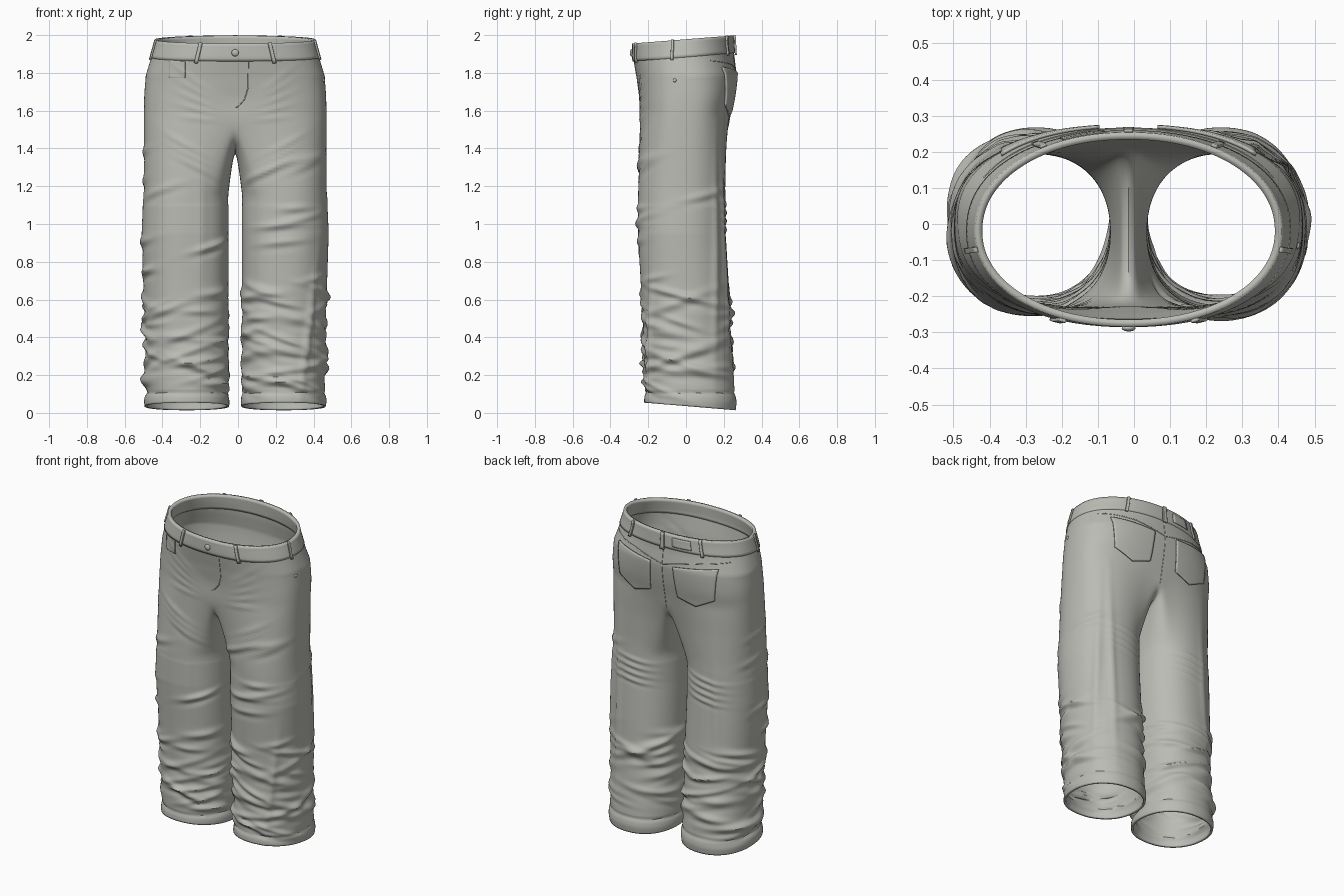
import bpy, bmesh, math, random
from mathutils import Vector
from mathutils.bvhtree import BVHTree

random.seed(7)
if "Cube" in bpy.data.objects:
    bpy.data.objects.remove(bpy.data.objects["Cube"])

MID = -0.015          # centre plane of the garment
SPLIT, LEG_TOP = 1.58, 1.15
K, J = 64, 32         # outer and inner segments of a leg ring
PROFILE = [           # height, half width, front y, back y
    (2.0, .412, -.278, .248), (1.88, .445, -.28, .255), (1.78, .475, -.262, .268),
    (1.68, .483, -.252, .255), (1.58, .485, -.25, .235), (1.4, .485, -.252, .22),
    (1.2, .485, -.255, .21), (.95, .495, -.255, .21), (.7, .487, -.24, .225),
    (.4, .478, -.225, .238), (.05, .476, -.215, .262)]


def material(name, rgb):
    m = bpy.data.materials.new(name)
    m.use_nodes = True
    m.diffuse_color = (*rgb, 1)
    m.node_tree.nodes["Principled BSDF"].inputs["Base Color"].default_value = (*rgb, 1)
    return m


CLOTH = material("grey cloth", (.5, .5, .465))


def lerp(a, b, t):
    return a + (b - a) * t


def sections(z):
    for p, q in zip(PROFILE, PROFILE[1:]):
        if z >= q[0]:
            t = min(1, (p[0] - z) / (p[0] - q[0]))
            return [lerp(p[i], q[i], t) for i in (1, 2, 3)]
    return PROFILE[-1][1:]


def oval(angle, rx, ry, n):
    c, s = math.cos(angle), math.sin(angle)
    return (math.copysign(abs(c) ** (2 / n), c) * rx,
            math.copysign(abs(s) ** (2 / n), s) * ry)


def torso(angle, z):
    hw, yf, yb = sections(z)
    n = lerp(2.1, 2.6, min(1, max(0, (1.95 - z) / .3)))
    x, y = oval(angle, hw, (yb - yf) / 2, n)
    return x, y + (yf + yb) / 2


def leg(angle, z):
    hw, yf, yb = sections(z)
    gap = .036
    x, y = oval(angle, (hw - gap) / 2, (yb - yf) / 2, 2.2)
    return x + (hw + gap) / 2, y + (yf + yb) / 2


def finish(ob, thickness, offset):
    ob.data.materials.append(CLOTH)
    if thickness:
        mod = ob.modifiers.new("thickness", 'SOLIDIFY')
        mod.thickness, mod.offset = thickness, offset
    bpy.ops.object.select_all(action='DESELECT')
    ob.select_set(True)
    bpy.context.view_layer.objects.active = ob
    bpy.ops.object.shade_smooth_by_angle(angle=math.radians(45))


def make(name, bm, thickness=0, offset=-1):
    me = bpy.data.meshes.new(name)
    bm.to_mesh(me)
    ob = bpy.data.objects.new(name, me)
    bpy.context.collection.objects.link(ob)
    finish(ob, thickness, offset)
    return ob


def bridge(bm, upper, lower, side, closed):
    n = len(upper)
    for i in range(n if closed else n - 1):
        j = (i + 1) % n
        f = [upper[i], lower[i], lower[j], upper[j]]
        bm.faces.new(f if side > 0 else f[::-1])


def sheet(name, func, nu, nv, thickness, offset=1, closed=False):
    bm = bmesh.new()
    rows = [[bm.verts.new(func(u / nu, v / nv)) for u in range(nu if closed else nu + 1)]
            for v in range(nv + 1)]
    for a, b in zip(rows, rows[1:]):
        bridge(bm, a, b, 1, closed)
    return make(name, bm, thickness, offset)


# Cloth shell: torso splitting into two legs
def half_rings():
    theta = [lerp(-math.pi / 2, math.pi / 2, i / K) for i in range(K + 1)]
    wrap = math.radians(125)
    phi = [lerp(-wrap, wrap, i / K) for i in range(K + 1)]
    phi += [lerp(wrap, 2 * math.pi - wrap, i / J) for i in range(1, J)]
    rings = []
    for r in range(24):
        ring = []
        for t in theta:
            z = lerp(1.9 + .085 * torso(t, 1.9)[1], SPLIT, r / 24)
            ring.append((*torso(t, z), z))
        rings.append(ring)
    for r in range(30):
        s, ring = r / 30, []
        for i, p in enumerate(phi):
            a = math.pi * (i - K) / J
            z = lerp(SPLIT if i <= K else SPLIT - .205 * math.sin(a) ** .75, LEG_TOP, s)
            _, yf, yb = sections(SPLIT)
            x0, y0 = torso(theta[i], z) if i <= K else (0, (yf + yb) / 2 + (yb - yf) / 2 * math.cos(a))
            x1, y1 = leg(p, z)
            e = s ** .7
            ring.append((lerp(x0, x1, e), lerp(y0, y1, e), z))
        rings.append(ring)
    for r in range(121):
        ring = []
        for p in phi:
            z = lerp(LEG_TOP, .036 - .085 * leg(p, .05)[1], r / 120)
            ring.append((*leg(p, z), z))
        rings.append(ring)
    return rings


bm = bmesh.new()
for side in (1, -1):
    rows = [[bm.verts.new((MID + side * x, y, z)) for x, y, z in ring] for ring in half_rings()]
    for a, b in zip(rows, rows[1:]):
        if len(a) == len(b):
            bridge(bm, a, b, side, len(a) > K + 1)
        else:
            bridge(bm, a, b[:K + 1], side, False)
bmesh.ops.remove_doubles(bm, verts=bm.verts, dist=.0002)
for _ in range(12):
    bmesh.ops.smooth_vert(bm, verts=[v for v in bm.verts if 1.1 < v.co.z < 1.78], factor=.5,
                          use_axis_x=True, use_axis_y=True, use_axis_z=True)

# Folds: (leg side, angle, height, slope, angular length, width, depth)
folds = []
for side in (1, -1):
    for i in range(44):
        folds.append((side, random.uniform(-math.pi, math.pi), lerp(.13, .66, i / 44),
                      random.uniform(-.09, .09), random.uniform(.4, .9),
                      random.uniform(.014, .024), random.uniform(.008, .017)))
    for i in range(9):
        folds.append((side, random.uniform(-2.4, .6), random.uniform(.7, 1.4),
                      random.uniform(0, .1) * side, random.uniform(.3, .6), .018, .009))
    for i in range(4):     # creases behind the knee
        folds.append((side, 1.6, .97 + .045 * i, -.03 * side, .5, .012, .007))
    for i in range(3):     # pulls beside the crotch
        folds.append((side, -1.75 + .1 * i, 1.31 + .055 * i, .13, .4, .016, .008))
# Long lengthwise folds: (leg side, angle, middle height, lean, half length, width, depth)
drapes = [(1, .75, .8, .1, .45, .09, .013), (1, 1.15, .85, -.1, .5, .08, .011),
          (1, -1.0, .42, .5, .28, .09, .014), (-1, -1.9, 1.0, 0, .4, .1, .005),
          (-1, 1.2, .9, .1, .4, .1, .007)]


def bell(d, w):
    return math.exp(-min(40, (d / w) ** 2))


def turn(d):
    return (d + math.pi) % (2 * math.pi) - math.pi


def relief(co):
    side = 1 if co.x > MID else -1
    x, y, z = abs(co.x - MID), co.y, co.z
    ang, d = math.atan2(y, x - .26), 0
    if z < 1.56:
        for s, a, h, k, l, w, amp in folds:
            if s == side and abs(z - h) < .2:
                da = turn(ang - a)
                d += amp * bell(da, l) * (bell(z - h - k * da, w) - .35 * bell(z - h - k * da + 2 * w, w))
        for s, a, h, k, l, w, amp in drapes:
            if s == side:
                d += amp * bell(turn(ang - a - k * (z - h)), w) * bell(z - h, l)
        d *= min(1, x / .07)
    if y < 0 and z > 1.4:  # whiskers fanning from the fly
        for i in range(5):
            line = 1.55 + .03 * i + (x - .1) * (.1 + .17 * i)
            d += .006 * bell(x - .2, .09) * bell(z - line, .011)
        d -= .008 * bell(x, .12) * bell(z - 1.63, .09)
    if z < .2:             # turned hem
        d += .006 * bell(z - .06, .035) - .006 * bell(z - .105, .008)
    return d


bm.normal_update()
moves = [(v, v.normal * relief(v.co)) for v in bm.verts]
for v, m in moves:
    v.co += m
tree = BVHTree.FromBMesh(bm)
make("trouser_cloth", bm, .014)


# Waistband and its fittings
def band_point(angle, v, out):
    y = torso(angle, 1.93)[1]
    z = lerp(1.978 + .08 * y, 1.885 + .085 * y, v)
    x, y = torso(angle, z)
    return Vector((MID + x + out * math.cos(angle), y + out * math.sin(angle), z))


sheet("waistband", lambda u, v: band_point(2 * math.pi * u, v, .006), 128, 6, .02, -1, True)


def band_plate(name, degrees, half, v0, v1, thick):
    a = math.radians(degrees)
    sheet(name, lambda u, v: band_point(a + lerp(-half, half, u), lerp(v0, v1, v), .006), 6, 6, thick)


for i, deg in enumerate((-114, -66, -11, -169, 90, 57, 123)):
    band_plate(f"belt_loop_{i + 1}", deg, .024, -.02, 1.12, .009)
band_plate("back_patch", 106, .14, .2, .8, .004)


# Pieces laid onto the cloth; facing is -1 for front, 1 for back
def on_cloth(x, z, facing, out):
    hit, normal, _, _ = tree.ray_cast(Vector((x, facing, z)), Vector((0, -facing, 0)))
    return hit + normal * out if hit else Vector((x, facing * .24, z))


def pocket(name, cx, top, w, h, facing, point, tilt, thick):
    def place(u, v):
        s = 2 * u - 1
        width = w * (1 - .12 * v * (point > 0))
        x = cx - facing * s * width
        z = top - h * v * (1 - point * abs(s)) + tilt * (x - cx)
        return on_cloth(x, z, facing, .001)
    sheet(name, place, 20, 20, thick)


def seam(name, pts, facing):
    curve = bpy.data.curves.new(name, 'CURVE')
    curve.dimensions, curve.bevel_depth, curve.bevel_resolution = '3D', .0025, 1
    spline = curve.splines.new('POLY')
    path = [lerp(Vector(a), Vector(b), i / 12) for a, b in zip(pts, pts[1:]) for i in range(13)]
    spline.points.add(len(path) - 1)
    for p, (x, z) in zip(spline.points, path):
        p.co = (*on_cloth(MID + x, z, facing, 0), 1)
    ob = bpy.data.objects.new(name, curve)
    bpy.context.collection.objects.link(ob)
    curve.materials.append(CLOTH)


for side, label in ((1, "left"), (-1, "right")):
    pocket(f"back_pocket_{label}", MID + side * .215, 1.815, .135, .245, 1, .2, side * .1, .009)
    seam(f"yoke_seam_{label}", [(0, 1.8), (side * .2, 1.845), (side * .4, 1.865)], 1)
pocket("coin_pocket", -.32, 1.86, .042, .085, -1, 0, 0, .005)
seam("back_seam", [(0, 1.9), (0, 1.5)], 1)
seam("fly_seam", [(.07, 1.86), (.068, 1.72), (.05, 1.66), (.02, 1.625), (0, 1.615)], -1)


# Button and side rivet
def stud(name, loc, axis, radius, depth):
    b = bmesh.new()
    bmesh.ops.create_uvsphere(b, u_segments=20, v_segments=10, radius=radius)
    bmesh.ops.scale(b, vec=(1, 1, depth / radius), verts=b.verts)
    turned = Vector(axis).to_track_quat('Z', 'Y').to_matrix()
    bmesh.ops.rotate(b, matrix=turned, verts=b.verts)
    bmesh.ops.translate(b, vec=loc, verts=b.verts)
    make(name, b)


stud("waist_button", band_point(-math.pi / 2, .52, .009), (0, -1, 0), .019, .009)
hit = tree.ray_cast(Vector((1, -.06, 1.76)), Vector((-1, 0, 0)))[0]
stud("side_rivet", hit, (1, 0, 0), .01, .007)
